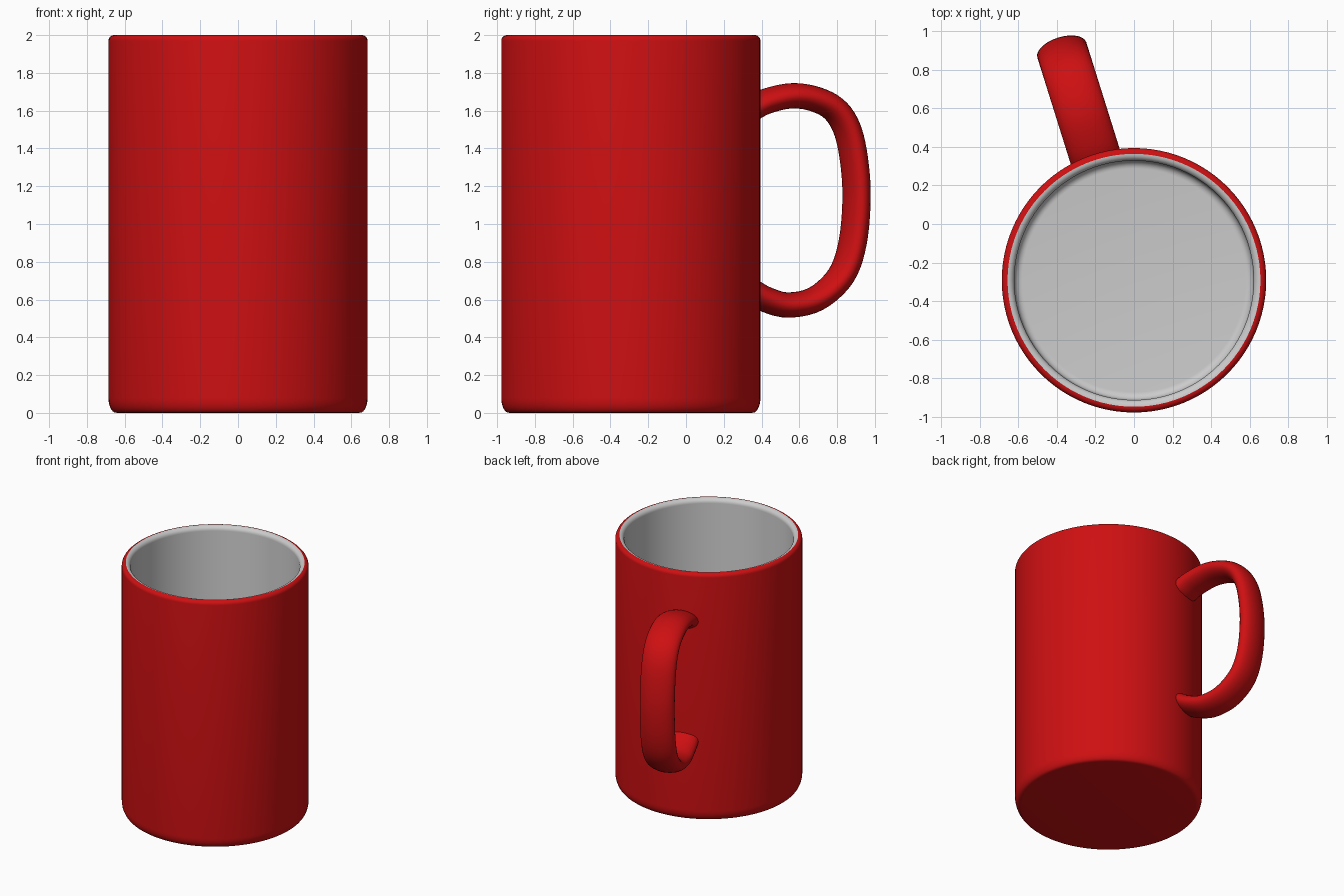
import bpy, bmesh, math
from mathutils import Vector

if "Cube" in bpy.data.objects:
    bpy.data.objects.remove(bpy.data.objects["Cube"])

CY = -0.292                     # body axis
ANG = math.radians(17.4)        # handle swing towards -x
OUT = Vector((-math.sin(ANG), math.cos(ANG), 0))
SIDE = Vector((math.cos(ANG), math.sin(ANG), 0))
UP = Vector((0, 0, 1))

red = bpy.data.materials.new("red_glaze")
red.diffuse_color = (0.62, 0.005, 0.006, 1)
red.use_nodes = True
red.node_tree.nodes["Principled BSDF"].inputs["Base Color"].default_value = red.diffuse_color


def finish(bm, name, mat=None, flip=False):
    bmesh.ops.remove_doubles(bm, verts=bm.verts, dist=1e-5)
    bmesh.ops.recalc_face_normals(bm, faces=bm.faces)
    if flip:
        bmesh.ops.reverse_faces(bm, faces=bm.faces)
    me = bpy.data.meshes.new(name)
    bm.to_mesh(me)
    bm.free()
    ob = bpy.data.objects.new(name, me)
    bpy.context.collection.objects.link(ob)
    if mat:
        me.materials.append(mat)
    bpy.ops.object.select_all(action='DESELECT')
    ob.select_set(True)
    bpy.context.view_layer.objects.active = ob
    bpy.ops.object.shade_smooth_by_angle(angle=math.radians(40))
    return ob


def arc(cr, cz, rr, rz, a0, a1, n=6):
    return [(cr + rr * math.cos(math.radians(a0 + (a1 - a0) * i / n)),
             cz + rz * math.sin(math.radians(a0 + (a1 - a0) * i / n))) for i in range(n + 1)]


def lathe(name, profile, mat=None, flip=False):
    bm = bmesh.new()
    vs = [bm.verts.new((r, CY, z)) for r, z in profile]
    es = [bm.edges.new(p) for p in zip(vs, vs[1:])]
    bmesh.ops.spin(bm, geom=vs + es, cent=(0, CY, 0), axis=(0, 0, 1),
                   angle=2 * math.pi, steps=96, use_merge=True)
    return finish(bm, name, mat, flip)


# Red outer shell: base, rounded foot, wall, rounded outer lip
lathe("mug_body", [(0, 0), (0.64, 0)] + arc(0.645, 0.08, 0.041, 0.08, -75, 0)
      + arc(0.656, 1.97, 0.03, 0.03, 0, 90), red)

# Grey lining: inner lip, wall, filleted floor
lathe("mug_lining", arc(0.656, 1.965, 0.035, 0.035, 90, 180)
      + arc(0.58, 0.12, 0.04, 0.04, 0, -90) + [(0, 0.08)], flip=True)

# Handle centre line as (y in side view, z)
path = [(0.335, 1.605), (0.42, 1.648), (0.55, 1.678), (0.67, 1.665), (0.78, 1.612),
        (0.85, 1.51), (0.888, 1.35), (0.903, 1.14), (0.882, 0.90), (0.82, 0.725),
        (0.69, 0.605), (0.54, 0.571), (0.42, 0.602), (0.335, 0.65)]
pts = [Vector(((y - CY) / math.cos(ANG), z)) for y, z in path]
ext = [2 * pts[0] - pts[1]] + pts + [2 * pts[-1] - pts[-2]]
line = []
for a, b, c, d in zip(ext, ext[1:], ext[2:], ext[3:]):
    for k in range(5):
        t = k / 5
        line.append(0.5 * (2 * b + (c - a) * t + (2 * a - 5 * b + 4 * c - d) * t ** 2
                           + (3 * b - a - 3 * c + d) * t ** 3))
line.append(pts[-1])

# Oval section swept along the centre line
bm = bmesh.new()
rings, N = [], 28
for i, p in enumerate(line):
    t = (line[min(i + 1, len(line) - 1)] - line[max(i - 1, 0)]).normalized()
    nrm = OUT * -t.y + UP * t.x
    o = Vector((0, CY, 0)) + OUT * p.x + UP * p.y
    rings.append([bm.verts.new(o + SIDE * 0.133 * math.cos(2 * math.pi * j / N)
                               + nrm * 0.067 * math.sin(2 * math.pi * j / N)) for j in range(N)])
for r, s in zip(rings, rings[1:]):
    for j in range(N):
        bm.faces.new((r[j], r[(j + 1) % N], s[(j + 1) % N], s[j]))
bm.faces.new(rings[0])
bm.faces.new(rings[-1])
finish(bm, "handle", red)
